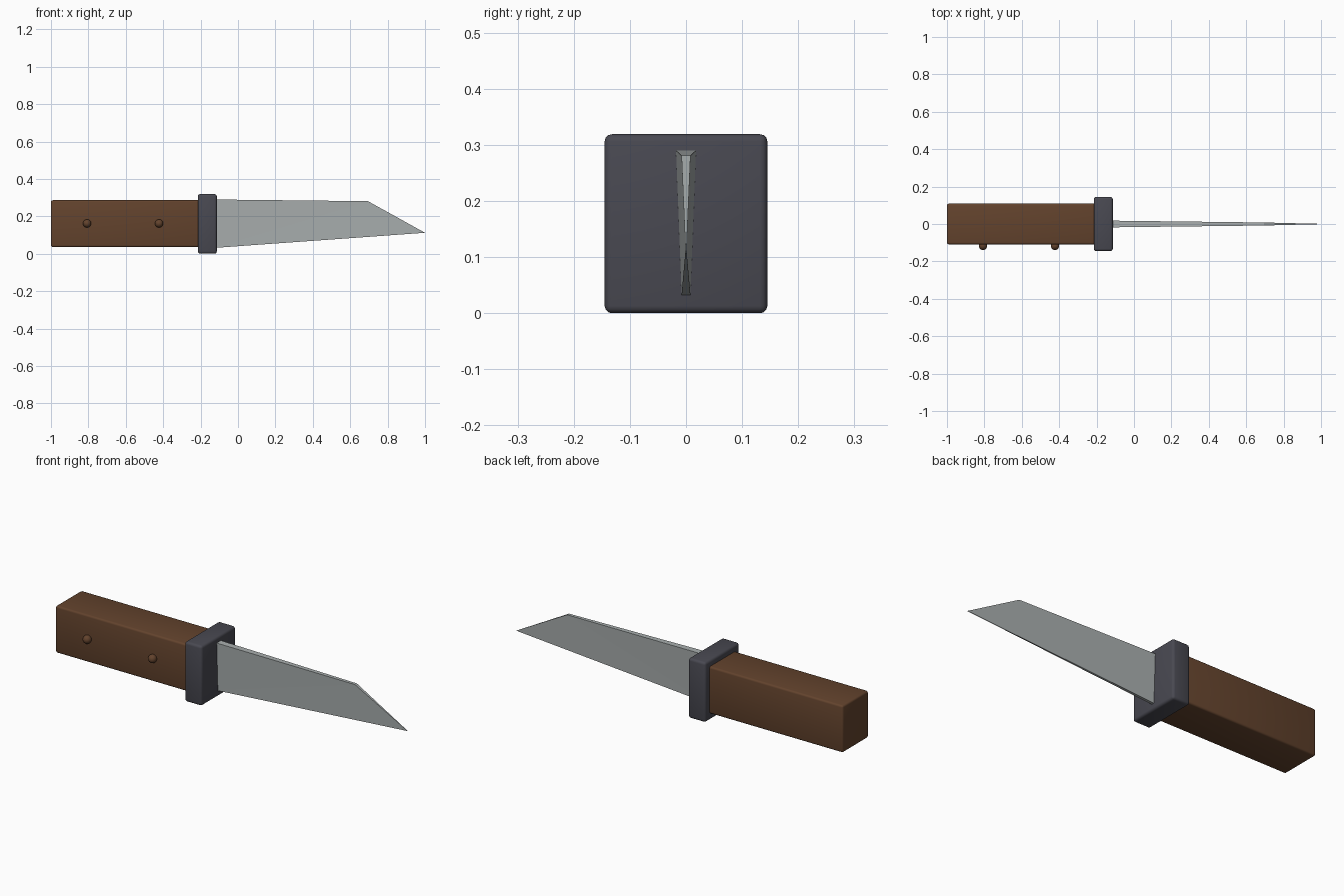
import bpy, bmesh
from mathutils import Matrix, Vector

if "Cube" in bpy.data.objects:
    bpy.data.objects.remove(bpy.data.objects["Cube"])


def material(name, rgb):
    m = bpy.data.materials.new(name)
    m.diffuse_color = (*rgb, 1)
    m.use_nodes = True
    m.node_tree.nodes["Principled BSDF"].inputs["Base Color"].default_value = m.diffuse_color
    return m


WOOD = material("brown_wood", (0.125, 0.056, 0.026))
IRON = material("dark_iron", (0.066, 0.066, 0.083))
STEEL = material("pale_steel", (0.40, 0.43, 0.43))


def finish(bm, name, mat):
    bmesh.ops.recalc_face_normals(bm, faces=bm.faces)
    me = bpy.data.meshes.new(name)
    bm.to_mesh(me)
    bm.free()
    ob = bpy.data.objects.new(name, me)
    bpy.context.collection.objects.link(ob)
    me.materials.append(mat)
    return ob


def smooth(ob):
    bpy.ops.object.select_all(action='DESELECT')
    ob.select_set(True)
    bpy.context.view_layer.objects.active = ob
    bpy.ops.object.shade_smooth_by_angle(angle=0.6)


def rounded_box(name, lo, hi, radius, mat):
    lo, hi = Vector(lo), Vector(hi)
    bm = bmesh.new()
    bmesh.ops.create_cube(bm, size=1, matrix=Matrix.Translation((lo + hi) / 2)
                          @ Matrix.Diagonal((*(hi - lo), 1)))
    bmesh.ops.bevel(bm, geom=bm.edges[:], offset=radius, segments=3,
                    profile=0.5, affect='EDGES')
    smooth(finish(bm, name, mat))


# Grip and guard
rounded_box("handle", (-1, -0.109, 0.036), (-0.2, 0.109, 0.286), 0.01, WOOD)
rounded_box("guard", (-0.215, -0.145, 0), (-0.113, 0.145, 0.319), 0.013, IRON)

# Rivets on the front side of the grip
for i, x in enumerate((-0.807, -0.422)):
    bm = bmesh.new()
    bmesh.ops.create_uvsphere(bm, u_segments=20, v_segments=12, radius=0.022,
                              matrix=Matrix.Translation((x, -0.117, 0.162)))
    smooth(finish(bm, f"rivet_{i + 1}", WOOD))

# Blade: outline points as (x, z, half thickness)
outline = [(-0.13, 0.031, 0.008), (-0.13, 0.29, 0.018),
           (0.695, 0.281, 0.008), (1.0, 0.112, 0.0008)]
bm = bmesh.new()
front = [bm.verts.new((x, -t, z)) for x, z, t in outline]
back = [bm.verts.new((x, t, z)) for x, z, t in outline]
for side in (front, back):
    bm.faces.new((side[0], side[1], side[2]))
    bm.faces.new((side[0], side[2], side[3]))
for i in range(4):
    j = (i + 1) % 4
    bm.faces.new((front[i], front[j], back[j], back[i]))
finish(bm, "blade", STEEL)
